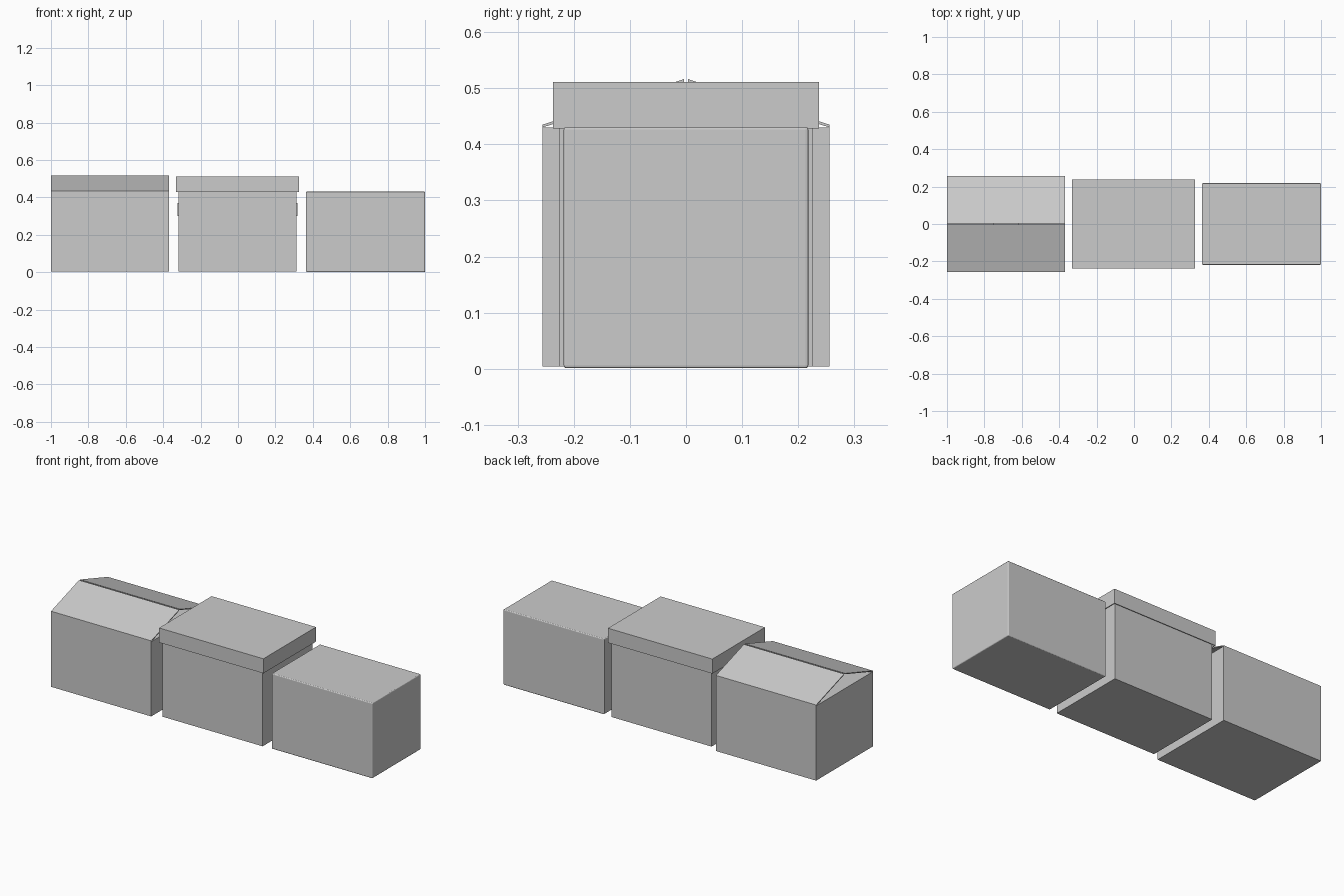
import bpy, bmesh
from mathutils import Vector

if "Cube" in bpy.data.objects:
    bpy.data.objects.remove(bpy.data.objects["Cube"])


def finish(name, bm):
    bmesh.ops.recalc_face_normals(bm, faces=bm.faces)
    mesh = bpy.data.meshes.new(name)
    bm.to_mesh(mesh)
    bm.free()
    obj = bpy.data.objects.new(name, mesh)
    bpy.context.collection.objects.link(obj)
    return obj


def box(name, lo, hi, open_side=0, wall=0.005):
    """Box between two corners; open_side +1 / -1 leaves the top / bottom open."""
    lo, hi = Vector(lo), Vector(hi)
    bm = bmesh.new()
    bmesh.ops.create_cube(bm, size=1)
    for v in bm.verts:
        v.co = Vector((lo[i] + hi[i]) / 2 + v.co[i] * (hi[i] - lo[i]) for i in range(3))
    if open_side:
        faces = [f for f in bm.faces if f.normal.z * open_side > 0.9]
        bmesh.ops.delete(bm, geom=faces, context='FACES_ONLY')
    obj = finish(name, bm)
    if open_side:
        solid = obj.modifiers.new("board", 'SOLIDIFY')
        solid.thickness = wall
        # normals of an open box always face outwards here
        solid.offset = -1
    return obj


def prism(name, profile, x0, x1):
    """Extrude a (y, z) profile along x."""
    bm = bmesh.new()
    face = bm.faces.new([bm.verts.new((x0, y, z)) for y, z in profile])
    ext = bmesh.ops.extrude_face_region(bm, geom=[face])
    moved = [g for g in ext['geom'] if isinstance(g, bmesh.types.BMVert)]
    bmesh.ops.translate(bm, vec=(x1 - x0, 0, 0), verts=moved)
    return finish(name, bm)


# Left carton with its top flaps slightly raised
X0, X1, W = -1.0, -0.368, 0.256
box("flap_carton_body", (X0, -W, 0.004), (X1, W, 0.430), open_side=1)
for s, side in ((-1, "front"), (1, "back")):
    prism(side + "_long_flap",
          [(s * W, 0.430), (s * W, 0.435), (s * 0.004, 0.516), (s * 0.004, 0.511)],
          X0, X1)
box("left_end_flap", (X0, -W + 0.004, 0.425), (X0 + 0.25, W - 0.004, 0.430))
box("right_end_flap", (X1 - 0.25, -W + 0.004, 0.425), (X1, W - 0.004, 0.430))

# Middle storage box with an overhanging lid and end grips
C = -0.003
box("lidded_box_body", (C - 0.316, -0.225, 0.004), (C + 0.316, 0.225, 0.498), open_side=1)
box("box_lid", (C - 0.329, -0.237, 0.428), (C + 0.329, 0.237, 0.511), open_side=-1)
for s, side in ((-1, "left"), (1, "right")):
    a, b = sorted((C + s * 0.315, C + s * 0.321))
    box(side + "_grip", (a, -0.07, 0.30), (b, 0.07, 0.37))

# Right sealed carton with slightly softened edges
carton = box("sealed_carton", (0.364, -0.218, 0.001), (1.0, 0.218, 0.431))
bevel = carton.modifiers.new("soft_edges", 'BEVEL')
bevel.width = 0.005
bevel.segments = 3
